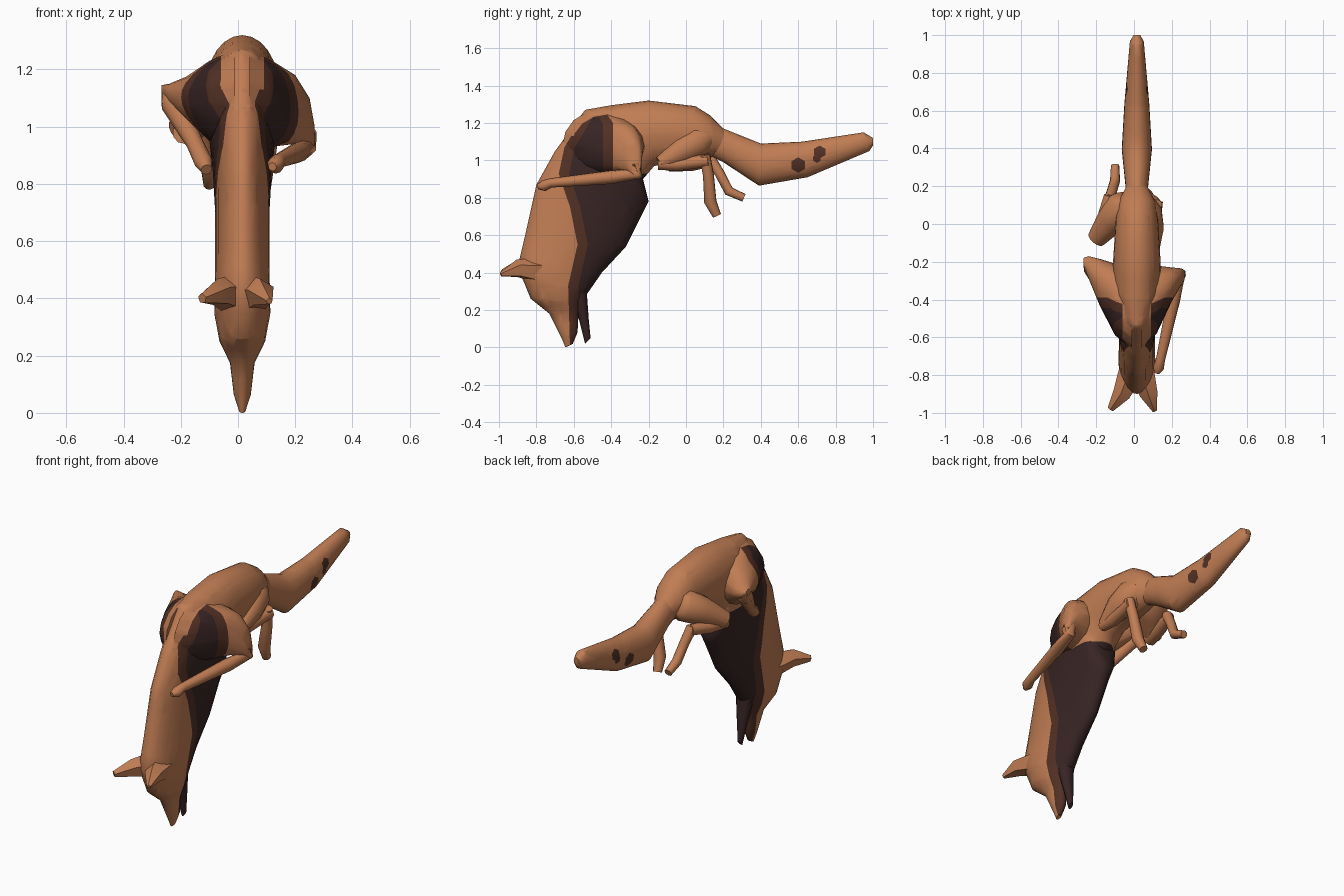
import bpy, bmesh, math
from mathutils import Vector

cube = bpy.data.objects.get("Cube")
if cube:
    bpy.data.objects.remove(cube, do_unlink=True)


def material(name, rgb):
    m = bpy.data.materials.new(name)
    m.use_nodes = True
    m.diffuse_color = (*rgb, 1)
    m.node_tree.nodes["Principled BSDF"].inputs["Base Color"].default_value = (*rgb, 1)
    return m


MATS = [material("orange fur", (0.53, 0.205, 0.088)),
        material("brown fringe", (0.085, 0.03, 0.018)),
        material("dark fur", (0.04, 0.018, 0.018))]
CX = 0.015
FRINGE = 0.055


def mix(a, b, t):
    return [p + (q - p) * t for p, q in zip(a, b)]


def refine(rows, n):
    """Insert evenly spaced stations between the given ones."""
    out = [mix(a, b, i / n) for a, b in zip(rows, rows[1:]) for i in range(n)]
    return out + [list(rows[-1])]


def skin(name, rings, rule, cuts=()):
    """Join rings into a closed smooth surface, cut it, and colour it by rule."""
    bm = bmesh.new()
    loops = [[bm.verts.new(p) for p in r] for r in rings]
    n = len(loops[0])
    for a, b in zip(loops, loops[1:]):
        for i in range(n):
            j = (i + 1) % n
            bm.faces.new((a[i], a[j], b[j], b[i]))
    bm.faces.new(loops[0][::-1])
    bm.faces.new(loops[-1])
    bmesh.ops.recalc_face_normals(bm, faces=bm.faces)
    for co, no in cuts:
        bmesh.ops.bisect_plane(bm, geom=bm.verts[:] + bm.edges[:] + bm.faces[:],
                               dist=0.0001, plane_co=co, plane_no=no)
    for f in bm.faces:
        f.material_index = rule(f.calc_center_median())
    mesh = bpy.data.meshes.new(name)
    bm.to_mesh(mesh)
    bm.free()
    for m in MATS:
        mesh.materials.append(m)
    ob = bpy.data.objects.new(name, mesh)
    bpy.context.collection.objects.link(ob)
    bpy.ops.object.select_all(action='DESELECT')
    ob.select_set(True)
    bpy.context.view_layer.objects.active = ob
    bpy.ops.object.shade_smooth_by_angle(angle=math.radians(50))


def angles(n):
    return [math.tau * k / n for k in range(n)]


def loft(name, rows, rule, cuts=(), sub=2, sides=24):
    """Rows: outer y, z, inner y, z, half width."""
    rings = []
    for oy, oz, iy, iz, w in refine(rows, sub):
        mids = [(t, mix((iy, iz), (oy, oz), 0.5 + 0.5 * math.cos(t))) for t in angles(sides)]
        rings.append([(CX + w * math.sin(t), *yz) for t, yz in mids])
    skin(name, rings, rule, cuts)


def shoulder(name, rows):
    """Rows: x, centre y, centre z, y radius, z radius."""
    rings = [[(x, y + ry * math.cos(t), z + rz * math.sin(t)) for t in angles(16)]
             for x, y, z, ry, rz in rows]
    skin(name, rings, patch, PATCH_CUTS)


def limb(name, pts, sides=10):
    """Tapered tube through points x, y, z, radius."""
    rings = []
    for i, p in enumerate(pts):
        a, b = pts[max(i - 1, 0)], pts[min(i + 1, len(pts) - 1)]
        q = (Vector(b[:3]) - Vector(a[:3])).normalized()
        u = q.cross(Vector((1, 0.2, 0.1))).normalized()
        v = q.cross(u)
        rings.append([Vector(p[:3]) + p[3] * (u * math.cos(t) + v * math.sin(t))
                      for t in angles(sides)])
    skin(name, rings, plain)


def plain(c):
    return 0


def dark(c):
    return 2


# Throat patch border: height, then y
BORDER = [(0, -.62), (.33, -.63), (.55, -.58), (.75, -.62), (.93, -.68), (1.07, -.65), (1.27, -.53), (1.4, -.4)]
SEGMENTS = list(zip(BORDER, BORDER[1:]))
BACK, BEND, SLOPE = -0.39, 1.2, 0.7
FLOOR, CREST, STRIPE = 0.93, 1.13, 0.075

PATCH_CUTS = [((0, 0, z), (0, 0, 1)) for z in [b[0] for b in BORDER] + [BEND, CREST]]
PATCH_CUTS += [((CX + s * STRIPE, 0, 0), (1, 0, 0)) for s in (-1, 1)]
for shift in (0, FRINGE):
    PATCH_CUTS += [((0, y0 + shift, z0), (0, z1 - z0, y0 - y1)) for (z0, y0), (z1, y1) in SEGMENTS]
    PATCH_CUTS += [((0, BACK - shift, BEND), (0, 1, k)) for k in (0, SLOPE)]


def patch(c):
    y, z = c.y, c.z
    if z > CREST and abs(c.x - CX) < STRIPE:
        return 0
    for (z0, y0), (z1, y1) in SEGMENTS:
        if z0 <= z < z1:
            front = y0 + (y1 - y0) * (z - z0) / (z1 - z0)
            break
    else:
        return 0
    back = BACK - max(0, z - BEND) * SLOPE if z > FLOOR else 0
    if y < front or y > back:
        return 0
    return 1 if y < front + FRINGE or (z > FLOOR and y > back - FRINGE) else 2


# Tail spots: y, z, radius of each hexagon
SPOTS = [(.6, .975, .036), (.715, 1.045, .03), (.7, 1.01, .02)]
HEX = [Vector((0, math.cos(t), math.sin(t))) for t in angles(6)]
SPOT_CUTS = [(Vector((0, y, z)) + d * r, d) for y, z, r in SPOTS for d in HEX]


def spots(c):
    hit = any(max(d.dot(c - Vector((c.x, y, z))) for d in HEX) < r for y, z, r in SPOTS)
    return 1 if hit else 0


# Body, neck and head in one sweep
loft("body_neck_head", [
    (.21, 1.16, .17, 1.03, .06), (.13, 1.24, .10, 1.01, .10), (.05, 1.29, 0, 1.0, .112),
    (-.2, 1.32, -.17, .97, .125), (-.4, 1.295, -.23, .9, .13), (-.54, 1.27, -.2, .78, .12),
    (-.70, 1.05, -.24, .7, .105), (-.80, .87, -.32, .54, .095), (-.86, .6, -.45, .4, .095),
    (-.9, .43, -.54, .27, .098), (-.83, .26, -.56, .24, .08), (-.73, .18, -.575, .17, .043),
    (-.665, .05, -.58, .08, .03), (-.645, 0, -.605, .02, .012)], patch, PATCH_CUTS)
loft("lower_jaw", [(-.62, .32, -.53, .29, .055), (-.575, .16, -.52, .15, .032),
                   (-.54, .02, -.51, .05, .012)], dark, sides=10)

# Tail
loft("tail", [(.1, 1.2, .1, 1.04, .06), (.2, 1.17, .2, .99, .06), (.4, 1.09, .39, .865, .08),
              (.62, 1.1, .65, .91, .066), (.95, 1.15, .98, 1.05, .037), (1, 1.12, 1, 1.08, .018)],
     spots, SPOT_CUTS)

# Ears
limb("left_ear", [(.045, -.79, .41, .07), (.08, -.9, .42, .05), (.11, -.99, .39, .012)], 5)
limb("right_ear", [(-.015, -.79, .41, .07), (-.065, -.9, .42, .05), (-.125, -.98, .4, .018)], 5)

# Front legs
shoulder("left_shoulder", [(.04, -.46, 1.08, .2, .19), (.12, -.4, 1.08, .18, .15), (.2, -.32, 1.06, .09, .12),
                           (.25, -.28, 1.01, .045, .09), (.268, -.27, .96, .025, .04)])
shoulder("right_shoulder", [(-.01, -.46, 1.08, .2, .19), (-.1, -.4, 1.09, .19, .14),
                            (-.18, -.31, 1.1, .125, .075), (-.24, -.23, 1.115, .06, .035),
                            (-.268, -.2, 1.13, .02, .015)])
limb("left_foreleg", [(.24, -.27, .98, .035), (.245, -.25, .93, .03), (.21, -.4, .91, .036),
                      (.14, -.72, .88, .025), (.13, -.76, .865, .03), (.12, -.79, .86, .015)])
limb("right_foreleg", [(-.24, -.21, 1.12, .03), (-.225, -.23, 1.08, .045), (-.15, -.38, .94, .03),
                       (-.12, -.46, .875, .032), (-.11, -.5, .85, .02)])

# Hind legs
limb("left_thigh", [(.05, .12, 1.13, .06), (.06, .06, 1.1, .09), (.085, -.03, 1.05, .075), (.1, -.14, .985, .035)], 14)
limb("right_thigh", [(-.04, .14, 1.13, .06), (-.05, .1, 1.11, .09), (-.12, .02, 1.06, .08), (-.2, -.08, .99, .05)], 14)
limb("left_shin", [(.1, -.15, .98, .03), (.1, -.05, .98, .037), (.12, .12, 1.0, .034)])
limb("right_shin", [(-.19, -.09, .98, .04), (-.16, .03, .98, .037), (-.13, .15, 1.0, .03)])
limb("left_hind_foot", [(.12, .1, 1.03, .03), (.105, .12, .92, .03), (.08, .13, .78, .034),
                        (.07, .165, .705, .024)])
limb("right_hind_foot", [(-.13, .13, 1.01, .03), (-.115, .18, .93, .027), (-.1, .23, .835, .027),
                         (-.1, .31, .8, .022)])
